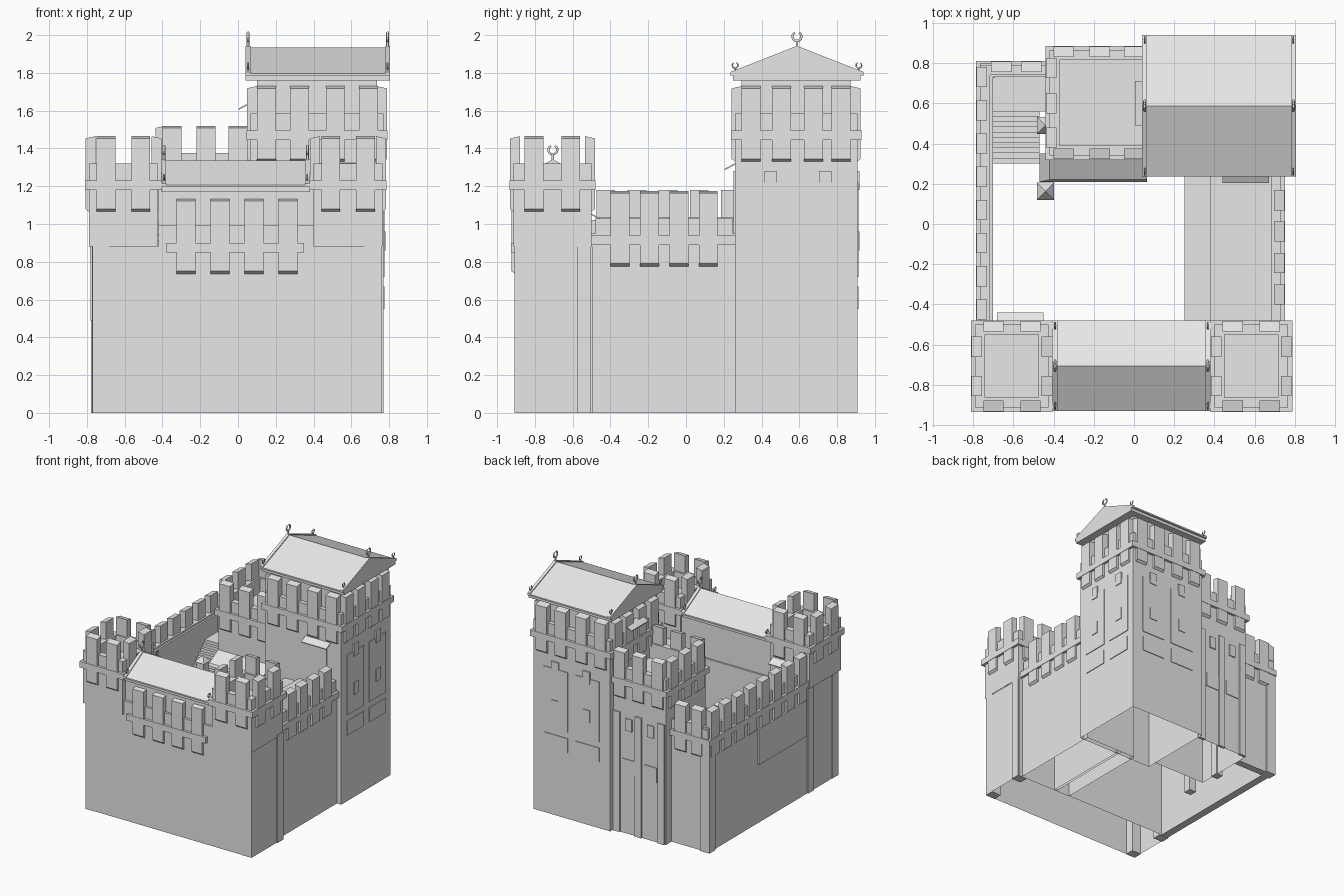
import bpy, bmesh, math

if "Cube" in bpy.data.objects:
    bpy.data.objects.remove(bpy.data.objects["Cube"])

stone = bpy.data.materials.new("pale_stone")
stone.use_nodes = True
stone.diffuse_color = (0.8, 0.8, 0.8, 1)
stone.node_tree.nodes["Principled BSDF"].inputs["Base Color"].default_value = (0.8, 0.8, 0.8, 1)


def link(name, data):
    ob = bpy.data.objects.new(name, data)
    bpy.context.collection.objects.link(ob)
    data.materials.append(stone)
    return ob


def loft(name, ring_a, ring_b, open_bottom=False):
    """Closed solid between two matching rings of points."""
    bm = bmesh.new()
    a = [bm.verts.new(p) for p in ring_a]
    b = [bm.verts.new(p) for p in ring_b]
    n = len(a)
    low = bm.faces.new(a)
    bm.faces.new(b)
    for i in range(n):
        j = (i + 1) % n
        bm.faces.new((a[i], a[j], b[j], b[i]))
    bmesh.ops.recalc_face_normals(bm, faces=bm.faces)
    if open_bottom:
        bmesh.ops.delete(bm, geom=[low], context="FACES_ONLY")
    me = bpy.data.meshes.new(name)
    bm.to_mesh(me)
    bm.free()
    return link(name, me)


def box(name, x, y, z, open_bottom=False):
    ring = [(x[0], y[0]), (x[1], y[0]), (x[1], y[1]), (x[0], y[1])]
    return loft(name, [(*p, z[0]) for p in ring], [(*p, z[1]) for p in ring], open_bottom)


def on_side(side, face, t, n, z):
    """Point on a wall: t along it, n outward from it."""
    d = face + n if side[0] == "+" else face - n
    return (d, t, z) if side[1] == "x" else (t, d, z)


def wall_profile(name, side, face, t0, t1, prof):
    return loft(name, [on_side(side, face, t0, n, z) for n, z in prof],
                [on_side(side, face, t1, n, z) for n, z in prof])


def slab(name, side, face, t, n, z):
    prof = [(n[0], z[0]), (n[1], z[0]), (n[1], z[1]), (n[0], z[1])]
    return wall_profile(name, side, face, t[0], t[1], prof)


def battlement(name, side, face, t0, t1, top, centers):
    """Parapet, string course and long merlons with chamfered feet."""
    slab(name + "_parapet", side, face, (t0, t1), (-0.05, 0), (top - 0.4, top - 0.145))
    slab(name + "_band", side, face, (t0 - 0.02, t1 + 0.02), (-0.01, 0.021), (top - 0.285, top - 0.235))
    prof = [(-0.035, top - 0.4), (0, top - 0.4), (0.018, top - 0.385), (0.018, top - 0.012), (-0.035, top)]
    for c in centers:
        wall_profile(name + "_merlon", side, face, c - 0.05, c + 0.05, prof)


def tower(name, x, y, z0, top, xs, ys, sides=("-x", "+x", "-y", "+y")):
    box(name + "_body", x, y, (z0, top - 0.27), True)
    for s in sides:
        along, span = (ys, y) if s[1] == "x" else (xs, x)
        ends = x if s[1] == "x" else y
        battlement(name, s, ends[s[0] == "+"], span[0], span[1], top, along)


def finial(name, x, y, z, r):
    """Open ring on a short stem."""
    cu = bpy.data.curves.new(name, "CURVE")
    cu.dimensions = "3D"
    cu.bevel_depth = r * 0.3
    cu.bevel_resolution = 1
    arc = [(x, y + r * math.sin(a), z + 2 * r - r * math.cos(a))
           for a in [math.radians(-150 + 30 * i) for i in range(11)]]
    for pts in (arc, [(x, y, z - 0.02), (x, y, z + r)]):
        sp = cu.splines.new("POLY")
        sp.points.add(len(pts) - 1)
        for p, co in zip(sp.points, pts):
            p.co = (*co, 1)
    link(name, cu)


def gable(name, x, y, eave, ridge):
    """Pitched roof along x with eave board, verge strips and finials."""
    mid = sum(y) / 2
    box(name + "_eave_board", x, (y[0] + 0.015, y[1] - 0.015), (eave - 0.025, eave))

    def ends(label, xa, xb, lift):
        tri = [(y[0], eave), (y[1], eave), (y[1], eave + 0.012 + lift),
               (mid, ridge + lift), (y[0], eave + 0.012 + lift)]
        loft(label, [(xa, *p) for p in tri], [(xb, *p) for p in tri])
    ends(name + "_roof", x[0] + 0.02, x[1] - 0.02, 0)
    for xe, s in ((x[0], 1), (x[1], -1)):
        ends(name + "_verge", xe, xe + 0.025 * s, 0.008)
        finial(name + "_ridge_finial", xe + 0.013 * s, mid, ridge + 0.01, 0.024)
        for yy in (y[0] + 0.025, y[1] - 0.025):
            finial(name + "_eave_finial", xe + 0.013 * s, yy, eave + 0.025, 0.015)


def pyramid_post(name, x, y, top):
    h = 0.043
    box(name, (x - h * 0.75, x + h * 0.75), (y - h * 0.75, y + h * 0.75), (0, top))
    ring = [(x - h, y - h), (x + h, y - h), (x + h, y + h), (x - h, y + h)]
    loft(name + "_cap", [(*p, top) for p in ring],
         [(x + (a - x) * 0.02, y + (b - y) * 0.02, top + 0.05) for a, b in ring])


def awning(name, side, face, t0, t1, z):
    wall_profile(name, side, face, t0, t1,
                 [(-0.01, z), (0.055, z - 0.035), (0.055, z - 0.028), (-0.01, z + 0.008)])


def window_bays(name, side, face, start, bays):
    """Tall shallow panels, lower panels and window plates."""
    for off in bays:
        a = start + off
        slab(name + "_tall_panel", side, face, (a, a + 0.22), (-0.01, 0.006), (0.72, 1.22))
        slab(name + "_low_panel", side, face, (a, a + 0.215), (-0.01, 0.006), (0.55, 0.67))
        for z in (0.86, 1.18):
            slab(name + "_window", side, face, (a + 0.08, a + 0.145), (0, 0.012), (z, z + 0.1))


# Front range and its corner towers
box("front_range", (-0.765, 0.76), (-0.905, -0.495), (0, 0.88), True)
for nm, cx in (("left_front", -0.607), ("right_front", 0.583)):
    tower(nm + "_tower", (cx - 0.183, cx + 0.183), (-0.913, -0.5), 0.88, 1.465,
          (cx - 0.092, cx + 0.092), (-0.805, -0.61))

# Gatehouse between the towers
box("gatehouse", (-0.42, 0.4), (-0.885, -0.51), (0.88, 1.18))
battlement("gatehouse", "-y", -0.905, -0.36, 0.33, 1.135, [-0.275 + 0.18 * i for i in range(4)])
slab("gatehouse_ledge", "-y", -0.905, (-0.42, 0.4), (-0.05, 0), (0.88, 0.995))
gable("gatehouse", (-0.405, 0.38), (-0.93, -0.48), 1.195, 1.335)

# Corner pilasters
for px, py in ((-0.725, -0.87), (0.715, -0.87), (-0.73, -0.54), (0.725, -0.54), (-0.735, 0.765)):
    box("corner_pilaster", (px - 0.044, px + 0.044), (py - 0.038, py + 0.038), (0, 0.9))

# Left and back curtain walls
box("left_wall", (-0.765, -0.70), (-0.5, 0.8), (0, 1.02))
battlement("left_wall", "-x", -0.765, -0.48, 0.79, 1.18, [0.73 - 0.165 * i for i in range(8)])
slab("left_wall_panel", "-x", -0.765, (-0.48, 0.15), (-0.01, 0.015), (0.49, 0.79))
box("back_wall", (-0.765, -0.42), (0.73, 0.79), (0, 1.02))
battlement("back_wall", "+y", 0.79, -0.75, -0.44, 1.18, (-0.66, -0.51))
awning("tower_door_awning", "+y", -0.495, -0.68, -0.45, 1.05)

# Right range with its wall walk
box("right_range", (0.38, 0.73), (-0.5, 0.3), (0, 0.95), True)
box("right_gallery", (0.25, 0.4), (-0.5, 0.3), (0, 0.92), True)
battlement("right_wall", "+x", 0.73, -0.48, 0.25, 1.175, [-0.35 + 0.156 * i for i in range(4)])

# Keep
tower("keep", (0.065, 0.77), (0.26, 0.907), 0, 1.73, (0.15, 0.325, 0.515, 0.69),
      (0.345, 0.505, 0.675, 0.82))
box("keep_loggia", (0.1, 0.735), (0.295, 0.87), (1.4, 1.77))
gable("keep", (0.04, 0.805), (0.235, 0.94), 1.785, 1.935)
window_bays("keep_right", "+x", 0.77, 0.26, (0.075, 0.365))
window_bays("keep_back", "+y", 0.907, 0.065, (0.1, 0.39))
awning("walk_door_awning", "-y", 0.26, 0.44, 0.67, 1.32)
awning("keep_door_awning", "-x", 0.06, 0.49, 0.71, 1.64)
slab("keep_door", "-x", 0.065, (0.52, 0.68), (-0.01, 0.008), (1.25, 1.6))
slab("walk_door", "-y", 0.26, (0.47, 0.64), (-0.01, 0.008), (0.95, 1.28))

# Back tower beside the keep
tower("back_tower", (-0.42, 0.07), (0.34, 0.865), 0, 1.52, (-0.35, -0.17, 0.0),
      (0.43, 0.6, 0.775), ("-x", "-y", "+y"))
for x in (-0.38, -0.17, 0.03):
    slab("back_tower_pilaster", "+y", 0.865, (x - 0.03, x + 0.03), (-0.01, 0.012), (0, 1.0))
for x in (-0.28, -0.08):
    slab("back_tower_window", "+y", 0.865, (x - 0.03, x + 0.03), (0, 0.009), (0.86, 0.96))
    slab("back_tower_panel", "+y", 0.865, (x - 0.06, x + 0.06), (-0.01, 0.006), (0.5, 0.62))

# Porch with lean-to roof and capped posts
loft("porch_roof", [(-0.47, 0.21, 0.86), (0.065, 0.21, 0.86), (0.065, 0.35, 0.86), (-0.47, 0.35, 0.86)],
     [(-0.42, 0.22, 0.88), (0.065, 0.22, 0.88), (0.065, 0.35, 0.95), (-0.42, 0.35, 0.95)])
for py in (0.163, 0.49):
    pyramid_post("porch_post", -0.44, py, 0.91)

# Landing and stairs in the back left corner
box("landing", (-0.71, -0.42), (0.56, 0.74), (0.8, 0.87))
for i in range(10):
    z = 0.845 - 0.026 * i
    box("stair_step", (-0.71, -0.47), (0.534 - 0.026 * i, 0.56 - 0.026 * i), (z - 0.07, z))
